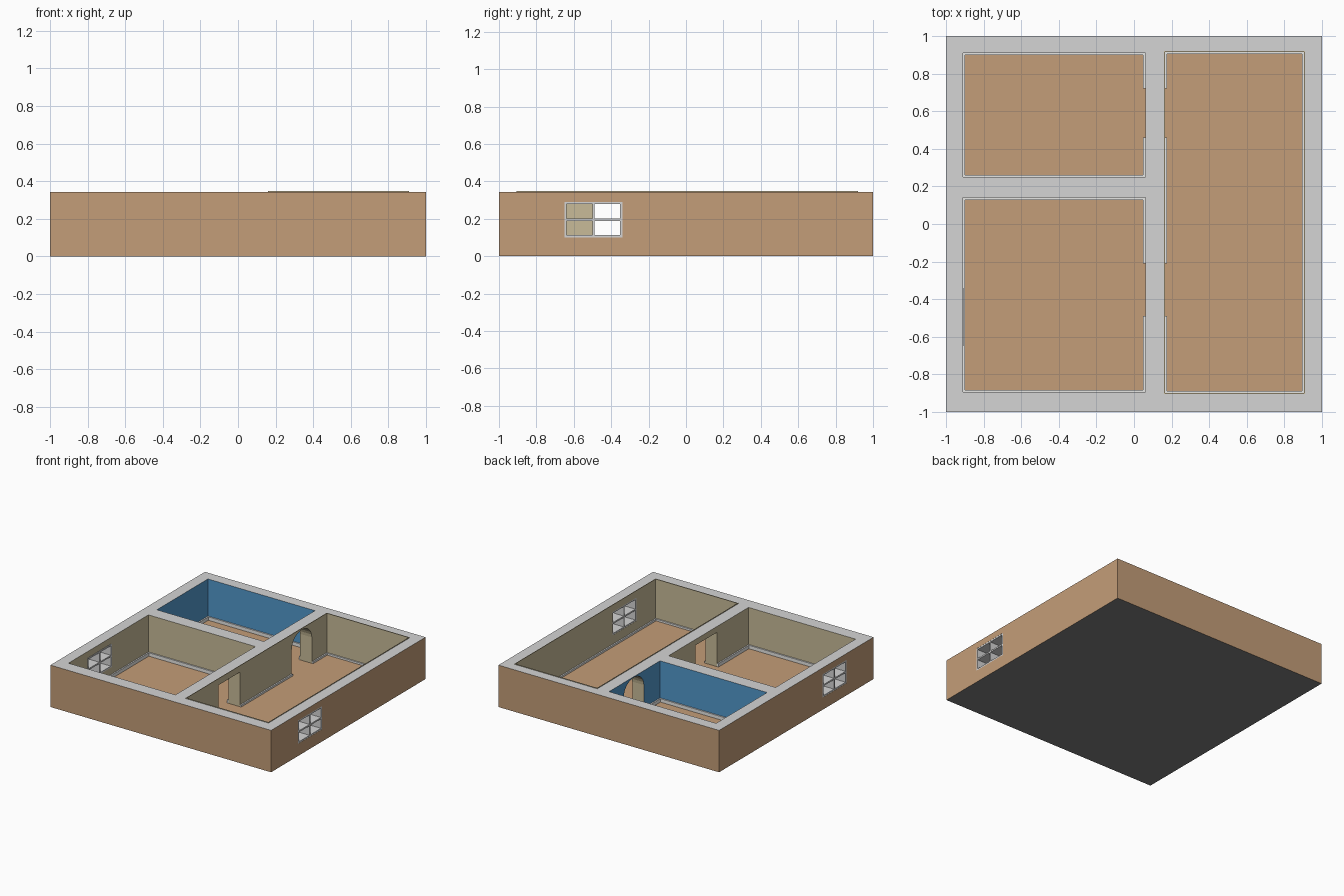
import bpy, bmesh, math
from mathutils import Vector

if "Cube" in bpy.data.objects:
    bpy.data.objects.remove(bpy.data.objects["Cube"])


def material(name, rgb):
    m = bpy.data.materials.new(name)
    lin = [((c / 255 + 0.055) / 1.055) ** 2.4 for c in rgb]
    m.diffuse_color = (*lin, 1)
    m.use_nodes = True
    m.node_tree.nodes["Principled BSDF"].inputs["Base Color"].default_value = m.diffuse_color
    return m


TAN = material("tan", (196, 157, 120))
GRAY = material("light_gray", (213, 213, 213))
DARK = material("underside_gray", (126, 126, 126))
BEIGE = material("beige", (200, 187, 152))
BLUE = material("blue", (82, 152, 204))
WHITE = material("white", (236, 236, 234))

H, FLOOR = 0.343, 0.012
# rooms: x0, x1, y0, y1
ROOMS = {"blue_room": (-0.91, 0.06, 0.25, 0.91),
         "window_room": (-0.91, 0.06, -0.895, 0.14),
         "long_room": (0.165, 0.905, -0.9, 0.915)}
DOORS = [(-0.49, -0.21), (0.46, 0.72)]
WY0, WY1, WZ0, WZ1 = -0.65, -0.34, 0.10, 0.29


def prism(name, profile, axis, a, b, mat=None):
    """Extrude a 2D profile along axis x (profile y,z) or z (profile x,y)."""
    bm = bmesh.new()
    pt = (lambda p: (a, p[0], p[1])) if axis == "x" else (lambda p: (p[0], p[1], a))
    face = bm.faces.new([bm.verts.new(pt(p)) for p in profile])
    ext = bmesh.ops.extrude_face_region(bm, geom=[face])
    d = Vector((b - a, 0, 0)) if axis == "x" else Vector((0, 0, b - a))
    bmesh.ops.translate(bm, vec=d, verts=[v for v in ext["geom"] if isinstance(v, bmesh.types.BMVert)])
    bmesh.ops.recalc_face_normals(bm, faces=bm.faces)
    me = bpy.data.meshes.new(name)
    bm.to_mesh(me)
    bm.free()
    ob = bpy.data.objects.new(name, me)
    bpy.context.collection.objects.link(ob)
    if mat:
        me.materials.append(mat)
    return ob


def box(name, x0, x1, y0, y1, z0, z1, mat=None):
    return prism(name, [(x0, y0), (x1, y0), (x1, y1), (x0, y1)], "z", z0, z1, mat)


def cut(target, cutter):
    cutter.hide_render = True
    m = target.modifiers.new("cut", "BOOLEAN")
    m.operation, m.solver, m.object = "DIFFERENCE", "EXACT", cutter
    bpy.context.view_layer.objects.active = target
    bpy.ops.object.modifier_apply(modifier=m.name)
    bpy.data.objects.remove(cutter)


# House block with rooms, doorways and windows cut out
house = box("house_walls", -1, 1, -1, 1, 0, H)
for x0, x1, y0, y1 in ROOMS.values():
    cut(house, box("room_cutter", x0, x1, y0, y1, FLOOR, 1))
d0, d1 = DOORS[0]
cut(house, prism("door_cutter", [(d0, FLOOR), (d1, FLOOR), (d1, 0.295), (d0, 0.295)], "x", 0.03, 0.2))
d0, d1 = DOORS[1]
mid, r = (d0 + d1) / 2, (d1 - d0) / 2
arch = [(d0, FLOOR), (d1, FLOOR)] + [
    (mid + r * math.cos(t * math.pi / 14), 0.225 + 0.112 * math.sin(t * math.pi / 14)) for t in range(15)]
cut(house, prism("arch_cutter", arch, "x", 0.03, 0.2))
for s in (-1, 1):
    cut(house, box("window_cutter", min(s * 0.85, s * 1.1), max(s * 0.85, s * 1.1), WY0, WY1, WZ0, WZ1))

# Colour the walls by direction and room
me = house.data
me.materials.clear()
for m in (TAN, GRAY, DARK, BEIGE, BLUE):
    me.materials.append(m)
for p in me.polygons:
    c, n = p.center, p.normal
    if n.z > 0.5 and c.z > H - 0.005:
        i = 1
    elif n.z < -0.5 and c.z < 0.005:
        i = 2
    elif (n.z > 0.5 and c.z < 0.05) or max(abs(c.x), abs(c.y)) > 0.995:
        i = 0
    elif c.x < 0.07 and c.y > 0.24 and abs(n.z) < 0.5:
        i = 4
    else:
        i = 3
    p.material_index = i

# Window frames: four-pane grids through the wall depth
T = 0.012
for side, s in (("left", -1), ("right", 1)):
    xa, xb = sorted((s * 0.906, s * 0.999))
    ym, zm = (WY0 + WY1) / 2, (WZ0 + WZ1) / 2
    for k, y in enumerate((WY0, ym - T / 2, WY1 - T)):
        box(f"{side}_window_upright_{k}", xa, xb, y, y + T, WZ0, WZ1, GRAY)
    for k, z in enumerate((WZ0, zm - T / 2, WZ1 - T)):
        box(f"{side}_window_rail_{k}", xa, xb, WY0, WY1, z, z + T, GRAY)

# Baseboards, broken at the doorways
B = 0.011
for room, (x0, x1, y0, y1) in ROOMS.items():
    top = FLOOR + (0.015 if room == "long_room" else 0.028)
    box(room + "_baseboard_front", x0, x1, y0, y0 + B, FLOOR, top, WHITE)
    box(room + "_baseboard_back", x0, x1, y1 - B, y1, FLOOR, top, WHITE)
    for side, x, inner in (("left", x0, room == "long_room"), ("right", x1 - B, room != "long_room")):
        stops = [y0 + B]
        if inner:
            for d in DOORS:
                if y0 < d[0] < y1:
                    stops += d
        stops.append(y1 - B)
        for k in range(0, len(stops), 2):
            box(f"{room}_baseboard_{side}_{k}", x, x + B, stops[k], stops[k + 1], FLOOR, top, WHITE)

# Thin lip of the long room lining above the wall tops
x0, x1, y0, y1 = ROOMS["long_room"]
L, Z = 0.005, H + 0.005
box("lining_lip_left", x0 - L, x0, y0, y1, H, Z, BEIGE)
box("lining_lip_right", x1, x1 + L, y0, y1, H, Z, BEIGE)
box("lining_lip_front", x0 - L, x1 + L, y0 - L, y0, H, Z, BEIGE)
box("lining_lip_back", x0 - L, x1 + L, y1, y1 + L, H, Z, BEIGE)
